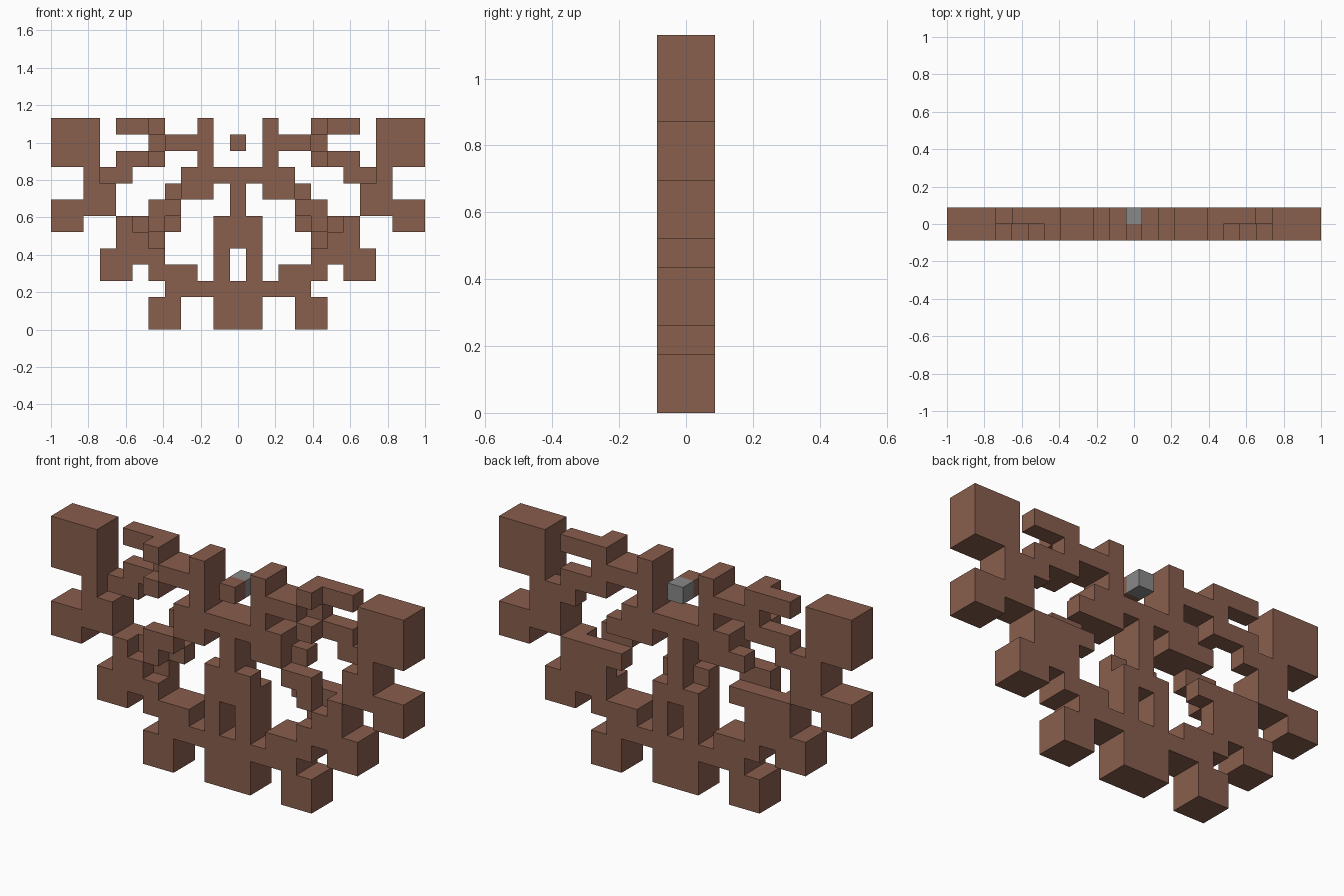
import bpy
import bmesh
from mathutils import Vector

cube = bpy.data.objects.get("Cube")
if cube:
    bpy.data.objects.remove(cube, do_unlink=True)

UNIT = 2 / 23   # edge of one block
ROWS = 13       # height in blocks


def make_material(name, color):
    mat = bpy.data.materials.new(name)
    mat.use_nodes = True
    mat.diffuse_color = color
    mat.node_tree.nodes["Principled BSDF"].inputs["Base Color"].default_value = color
    return mat


brown = make_material("clay_brown", (0.25, 0.112, 0.075, 1))
grey = make_material("stone_grey", (0.25, 0.25, 0.25, 1))

# Layers: 0 is the front half, -y; 1 is the back half
LAYERS = {"#": (0, 1), "f": (0,), "b": (1,), ".": ()}
AXES = [Vector(v) for v in ((1, 0, 0), (0, 1, 0), (0, 0, 1))]


def build(name, column, row, pattern, mat):
    """Make a mirrored block part; column counts outward, row counts down."""
    cells = set()
    for r, line in enumerate(pattern.split()):
        for c, mark in enumerate(line):
            for layer in LAYERS[mark]:
                for side in (-1, 1):
                    cells.add((side * (column + c), layer, ROWS - 1 - row - r))

    # Only the outer faces of the joined blocks are made
    bm = bmesh.new()
    for cell in cells:
        centre = Vector(cell) + Vector((0, -0.5, 0.5))
        for i, axis in enumerate(AXES):
            u, v = AXES[(i + 1) % 3] / 2, AXES[(i + 2) % 3] / 2
            for s in (-1, 1):
                if tuple(int(k) for k in Vector(cell) + axis * s) in cells:
                    continue
                mid = centre + axis * s / 2
                corners = [mid - u - v, mid + u - v, mid + u + v, mid - u + v]
                bm.faces.new([bm.verts.new(p * UNIT) for p in corners[::s]])
    bmesh.ops.remove_doubles(bm, verts=bm.verts, dist=UNIT / 100)
    bmesh.ops.dissolve_limit(bm, angle_limit=0.01, verts=bm.verts, edges=bm.edges)

    mesh = bpy.data.meshes.new(name)
    bm.to_mesh(mesh)
    bm.free()
    mesh.materials.append(mat)
    obj = bpy.data.objects.new(name, mesh)
    bpy.context.collection.objects.link(obj)


# Central column and slotted base
build("central_body", 0, 3, "## #. #. #f ## .# .# ## ## ##", brown)
# Forked arms beside the top gap
build("upper_arms", 2, 0, "#..#bb ###b.. #..#bb", brown)
# Stepped arch around the central opening
build("inner_arch", 2, 3, "##.. ##b. ..ff ..b# ...b", brown)
# Tall outer ends with a lower tip
build("outer_wings", 7, 0, "..### ..### ..### bb#.. .##.. .#### #..##", brown)
# Lower side lobes
build("side_lobes", 5, 6, ".b.. .##. #### #.##", brown)
# Splayed feet and their bridges to the base
build("feet", 2, 9, ".##. ###. ..## ..##", brown)
# Floating centre block, brown in front and grey behind
build("centre_block_front", 0, 1, "f", brown)
build("centre_block_back", 0, 1, "b", grey)
